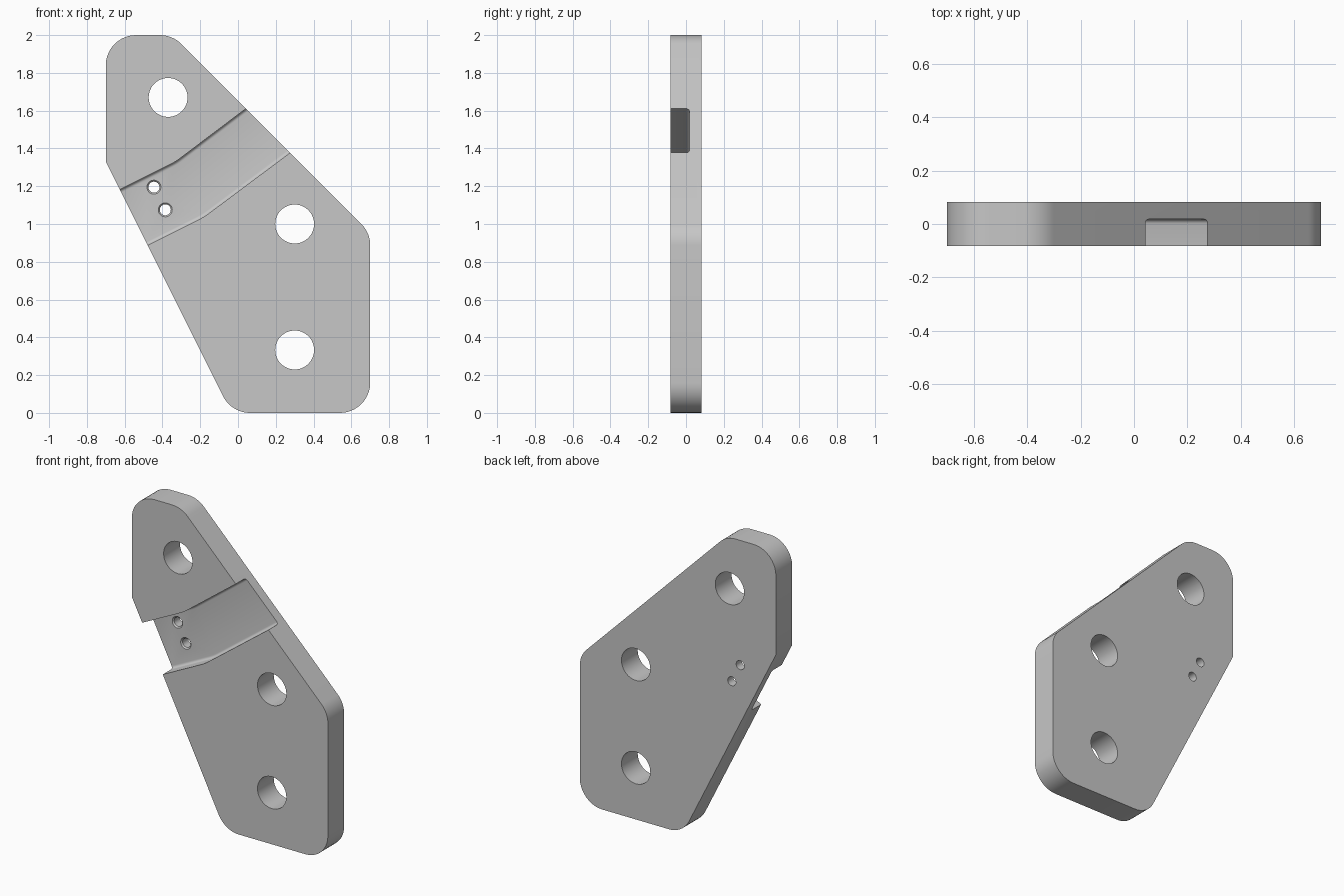
import bpy
import bmesh
from math import tan
from mathutils import Vector

cube = bpy.data.objects.get("Cube")
if cube:
    bpy.data.objects.remove(cube, do_unlink=True)

HALF = 0.083      # half the plate thickness
FLOOR = 0.018     # depth position of the channel floor
ROUND = 0.16      # outline corner radius

steel = bpy.data.materials.new("plain grey")
steel.use_nodes = True
grey = (0.57, 0.57, 0.57, 1)
steel.diffuse_color = grey
steel.node_tree.nodes["Principled BSDF"].inputs["Base Color"].default_value = grey


def rounded(corners, steps=10):
    """Replace each (x, z, radius) corner by an arc."""
    path = []
    for i, (x, z, r) in enumerate(corners):
        p = Vector((x, z))
        if r == 0:
            path.append(p)
            continue
        a = (Vector(corners[i - 1][:2]) - p).normalized()
        b = (Vector(corners[(i + 1) % len(corners)][:2]) - p).normalized()
        reach = r / tan(a.angle(b) / 2)
        centre = p + (a + b).normalized() * (reach ** 2 + r ** 2) ** 0.5
        start = (p + a * reach - centre).normalized()
        end = (p + b * reach - centre).normalized()
        for k in range(steps + 1):
            path.append(centre + start.slerp(end, k / steps).normalized() * r)
    return path


def prism(name, path, front, back, rim=0):
    """Extrude an x-z path along y, optionally rounding the back rim."""
    bm = bmesh.new()
    face = bm.faces.new([bm.verts.new((p.x, front, p.y)) for p in path])
    made = bmesh.ops.extrude_face_region(bm, geom=[face])["geom"]
    verts = [g for g in made if isinstance(g, bmesh.types.BMVert)]
    bmesh.ops.translate(bm, verts=verts, vec=(0, back - front, 0))
    if rim:
        edges = [e for e in bm.edges if all(v in verts for v in e.verts)]
        bmesh.ops.bevel(bm, geom=edges, offset=rim, segments=5,
                        profile=0.5, affect='EDGES')
    return finish(name, bm)


def drill(name, x, z, profile):
    """Round cutter along y from (y, radius) stations."""
    bm = bmesh.new()
    n = 48
    rings = []
    for y, r in profile:
        ring = bmesh.ops.create_circle(bm, segments=n, radius=r)["verts"]
        for v in ring:
            v.co = Vector((x + v.co.x, y, z + v.co.y))
        rings.append(ring)
    for lo, hi in zip(rings, rings[1:]):
        for i in range(n):
            j = (i + 1) % n
            bm.faces.new((lo[i], lo[j], hi[j], hi[i]))
    bm.faces.new(rings[0])
    bm.faces.new(rings[-1])
    return finish(name, bm)


def finish(name, bm):
    bmesh.ops.recalc_face_normals(bm, faces=bm.faces)
    mesh = bpy.data.meshes.new(name)
    bm.to_mesh(mesh)
    bm.free()
    obj = bpy.data.objects.new(name, mesh)
    mesh.materials.append(steel)
    bpy.context.collection.objects.link(obj)
    return obj


# Plate outline
plate = prism("mounting_plate", rounded([
    (-0.7, 2, ROUND), (-0.347, 2, ROUND), (0.7, 0.953, ROUND),
    (0.7, 0, ROUND), (-0.035, 0, ROUND), (-0.7, 1.33, 0)]), -HALF, HALF)

# Bent channel across the front, with a rounded floor edge
cutters = [prism("channel_cutter", rounded([
    (-0.82, 1.085, 0), (-0.33, 1.33, 0.3), (0.24, 1.76, 0),
    (0.48, 1.53, 0), (-0.18, 1.037, 0.4), (-0.675, 0.79, 0)]),
    -0.2, FLOOR, rim=0.018)]

# Large bolt holes
for x, z in ((-0.37, 1.67), (0.3, 1.0), (0.3, 0.333)):
    cutters.append(drill("bolt_hole_cutter", x, z, ((-0.2, 0.103), (0.2, 0.103))))

# Small countersunk holes in the channel floor
for x, z in ((-0.445, 1.195), (-0.385, 1.075)):
    cutters.append(drill("pin_hole_cutter", x, z, (
        (-0.2, 0.037), (FLOOR, 0.037), (FLOOR + 0.008, 0.029), (0.2, 0.029))))

bpy.ops.object.select_all(action='DESELECT')
plate.select_set(True)
bpy.context.view_layer.objects.active = plate
for cutter in cutters:
    cutter.hide_render = True
    mod = plate.modifiers.new("cut", 'BOOLEAN')
    mod.operation = 'DIFFERENCE'
    mod.solver = 'EXACT'
    mod.object = cutter
    bpy.ops.object.modifier_apply(modifier=mod.name)
    bpy.data.objects.remove(cutter, do_unlink=True)

bpy.ops.object.shade_smooth_by_angle(angle=0.5)
